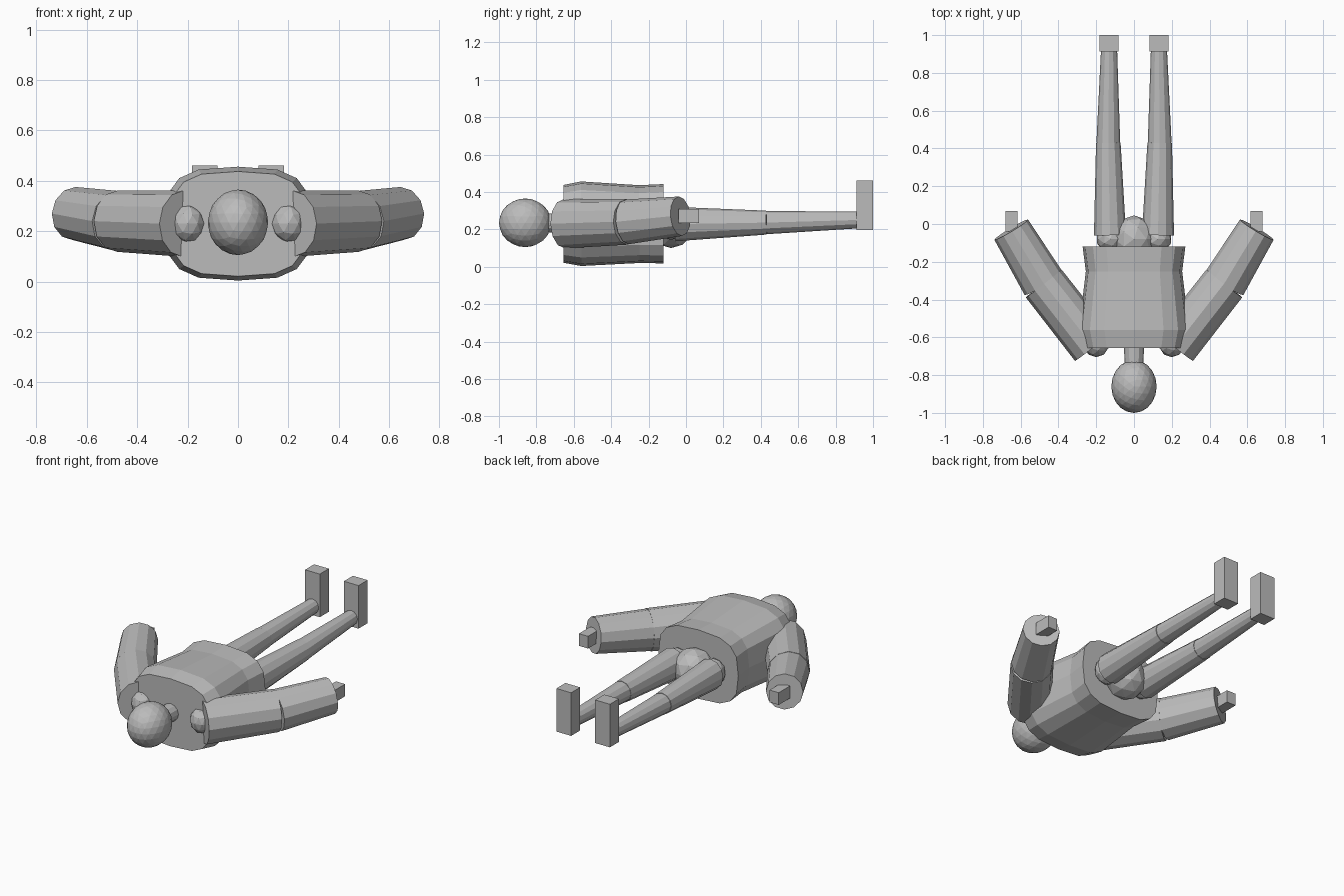
import bpy, bmesh
from math import cos, sin, pi, copysign
from mathutils import Vector, Matrix

cube = bpy.data.objects.get("Cube")
if cube:
    bpy.data.objects.remove(cube)

grey = bpy.data.materials.new("plain_grey")
grey.use_nodes = True
colour = (0.5, 0.5, 0.5, 1)
grey.diffuse_color = colour
grey.node_tree.nodes["Principled BSDF"].inputs["Base Color"].default_value = colour


def finish(name, bm):
    bmesh.ops.recalc_face_normals(bm, faces=bm.faces)
    mesh = bpy.data.meshes.new(name)
    bm.to_mesh(mesh)
    bm.free()
    mesh.materials.append(grey)
    bpy.context.collection.objects.link(bpy.data.objects.new(name, mesh))


def ball(name, centre, size, detail):
    bm = bmesh.new()
    bmesh.ops.create_icosphere(bm, subdivisions=detail, radius=1,
                               matrix=Matrix.Translation(centre) @ Matrix.Diagonal((*size, 1)))
    finish(name, bm)


def box(name, centre, size):
    bm = bmesh.new()
    bmesh.ops.create_cube(bm, size=1, matrix=Matrix.Translation(centre) @ Matrix.Diagonal((*size, 1)))
    finish(name, bm)


def tube(name, rings, sides=12, power=1.0):
    """Closed loft; each ring is (centre, half width, half height)."""
    bm = bmesh.new()
    axis = (Vector(rings[-1][0]) - Vector(rings[0][0])).normalized()
    side = axis.cross(Vector((0, 0, 1))).normalized()
    up = side.cross(axis)
    loops = []
    for centre, wide, high in rings:
        loop = []
        for i in range(sides):
            a = 2 * pi * i / sides
            c, s = (copysign(abs(f) ** power, f) for f in (cos(a), sin(a)))
            loop.append(bm.verts.new(Vector(centre) + side * c * wide + up * s * high))
        loops.append(loop)
    for lower, upper in zip(loops, loops[1:]):
        for i in range(sides):
            j = (i + 1) % sides
            bm.faces.new((lower[i], lower[j], upper[j], upper[i]))
    bm.faces.new(loops[0])
    bm.faces.new(loops[-1])
    finish(name, bm)


# Head, neck, torso and pelvis
ball("head", (0, -0.86, 0.235), (0.12, 0.14, 0.13), 3)
tube("neck", [((0, -0.76, 0.235), 0.048, 0.05), ((0, -0.62, 0.23), 0.055, 0.055)])
tube("torso", [((0, -0.655, 0.229), 0.27, 0.208),
               ((0, -0.56, 0.23), 0.292, 0.226),
               ((0, -0.25, 0.228), 0.255, 0.208),
               ((0, -0.12, 0.23), 0.272, 0.212)], sides=16, power=0.65)
ball("pelvis", (0, -0.08, 0.22), (0.125, 0.125, 0.12), 2)

for label, s in (("left", 1), ("right", -1)):
    # Arm
    shoulder, elbow, wrist = (s * 0.216, -0.65, 0.23), (s * 0.478, -0.315, 0.24), (s * 0.65, -0.03, 0.27)
    ball(label + "_shoulder", (s * 0.2, -0.635, 0.23), (0.068, 0.07, 0.077), 2)
    tube(label + "_upper_arm", [(shoulder, 0.122, 0.132), (elbow, 0.12, 0.122)])
    tube(label + "_forearm", [(elbow, 0.118, 0.12), (wrist, 0.104, 0.106)])
    box(label + "_hand", (s * 0.649, 0.015, 0.272), (0.062, 0.11, 0.075))
    # Leg
    hip, knee, ankle = (s * 0.127, -0.058, 0.228), (s * 0.136, 0.43, 0.236), (s * 0.132, 0.915, 0.25)
    ball(label + "_hip", (s * 0.125, -0.08, 0.228), (0.075, 0.07, 0.085), 2)
    tube(label + "_thigh", [(hip, 0.085, 0.092), (knee, 0.065, 0.064)])
    tube(label + "_shin", [(knee, 0.063, 0.062), (ankle, 0.043, 0.045)])
    box(label + "_foot", (s * 0.132, 0.956, 0.328), (0.1, 0.088, 0.265))
